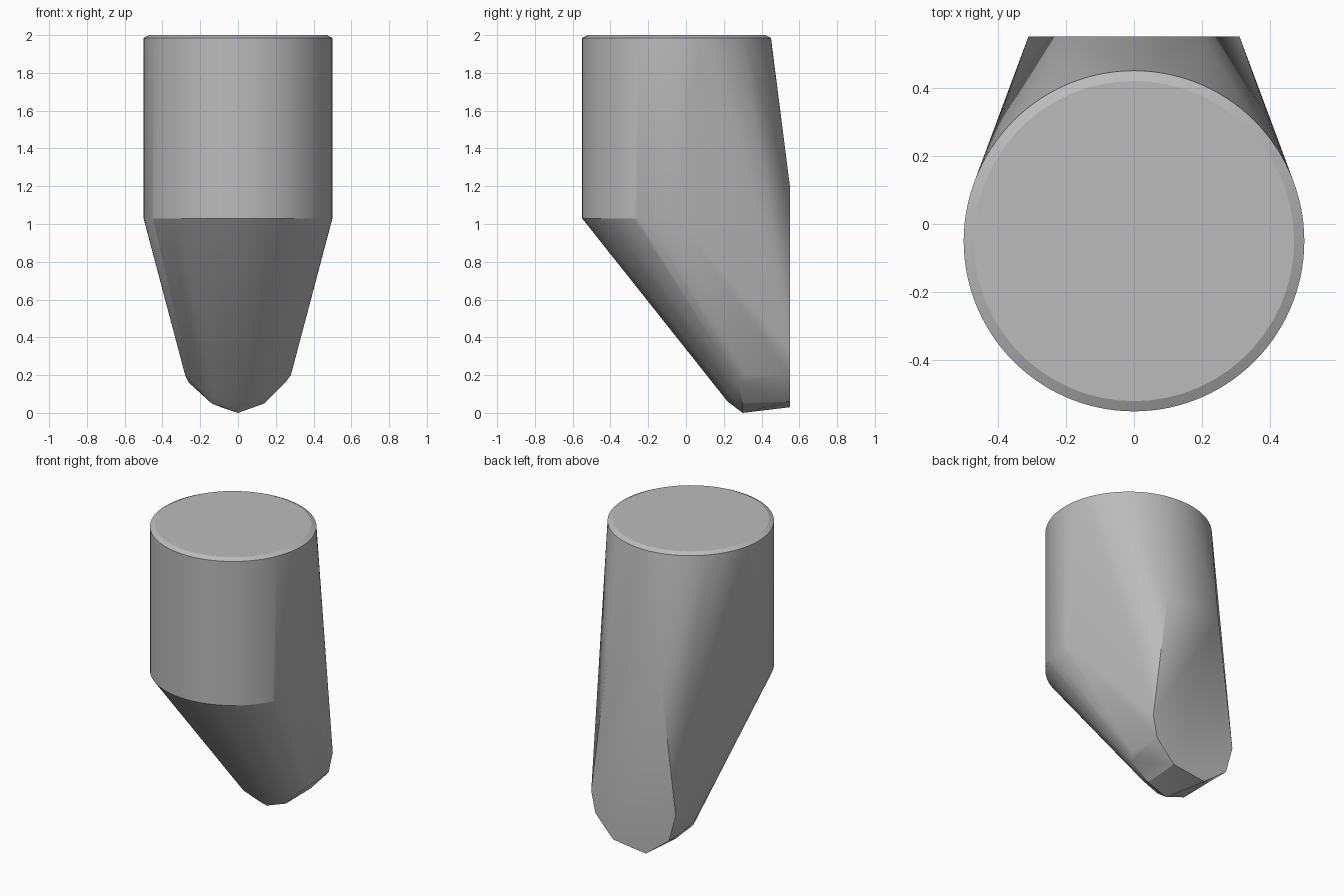
import bpy, bmesh, math

cube = bpy.data.objects.get("Cube")
if cube:
    bpy.data.objects.remove(cube, do_unlink=True)

CENTRE_Y = -0.05
BACK_Y = 0.55

grey = bpy.data.materials.new("plain grey")
grey.use_nodes = True
colour = (0.5, 0.5, 0.5, 1)
grey.diffuse_color = colour
grey.node_tree.nodes["Principled BSDF"].inputs["Base Color"].default_value = colour


def arc(radius, z, start, end, steps):
    """Points on a horizontal arc around the barrel axis (degrees)."""
    angles = [math.radians(start + (end - start) * i / steps) for i in range(steps + 1)]
    return [(radius * math.cos(a), CENTRE_Y + radius * math.sin(a), z) for a in angles]


# Round barrel: slightly crowned top and the front half of the lower rim
points = arc(0.47, 2.0, 0, 354, 59)
points += arc(0.5, 1.985, 0, 357, 119)
points += arc(0.5, 1.03, -180, 0, 60)

# Flat back panel, narrowing upwards and rounded below
for x, z in [(0.2, 1.2), (0.31, 0.34), (0.28, 0.2), (0.15, 0.06),
             (-0.09, 0.03), (-0.26, 0.16), (-0.31, 0.34), (-0.2, 1.2)]:
    points.append((x, BACK_Y, z))

# Blunt toe under the sloping front
points += [(0, 0.3, 0), (0, 0.22, 0.06)]
for side in (-1, 1):
    points += [(side * 0.14, 0.3, 0.05), (side * 0.13, 0.24, 0.09),
               (side * 0.25, 0.28, 0.16), (side * 0.28, 0.32, 0.2)]

# Skin the sections into one convex body
bm = bmesh.new()
for p in points:
    bm.verts.new(p)
hull = bmesh.ops.convex_hull(bm, input=bm.verts[:])
loose = {v for v in bm.verts if not v.link_faces}
bmesh.ops.delete(bm, geom=list(loose), context='VERTS')
bmesh.ops.dissolve_limit(bm, angle_limit=math.radians(0.3),
                         verts=bm.verts[:], edges=bm.edges[:])
bmesh.ops.recalc_face_normals(bm, faces=bm.faces[:])

mesh = bpy.data.meshes.new("tapered_body")
bm.to_mesh(mesh)
bm.free()
body = bpy.data.objects.new("tapered_body", mesh)
body.data.materials.append(grey)
bpy.context.collection.objects.link(body)

bpy.ops.object.select_all(action='DESELECT')
body.select_set(True)
bpy.context.view_layer.objects.active = body
bpy.ops.object.shade_smooth_by_angle(angle=math.radians(25))
